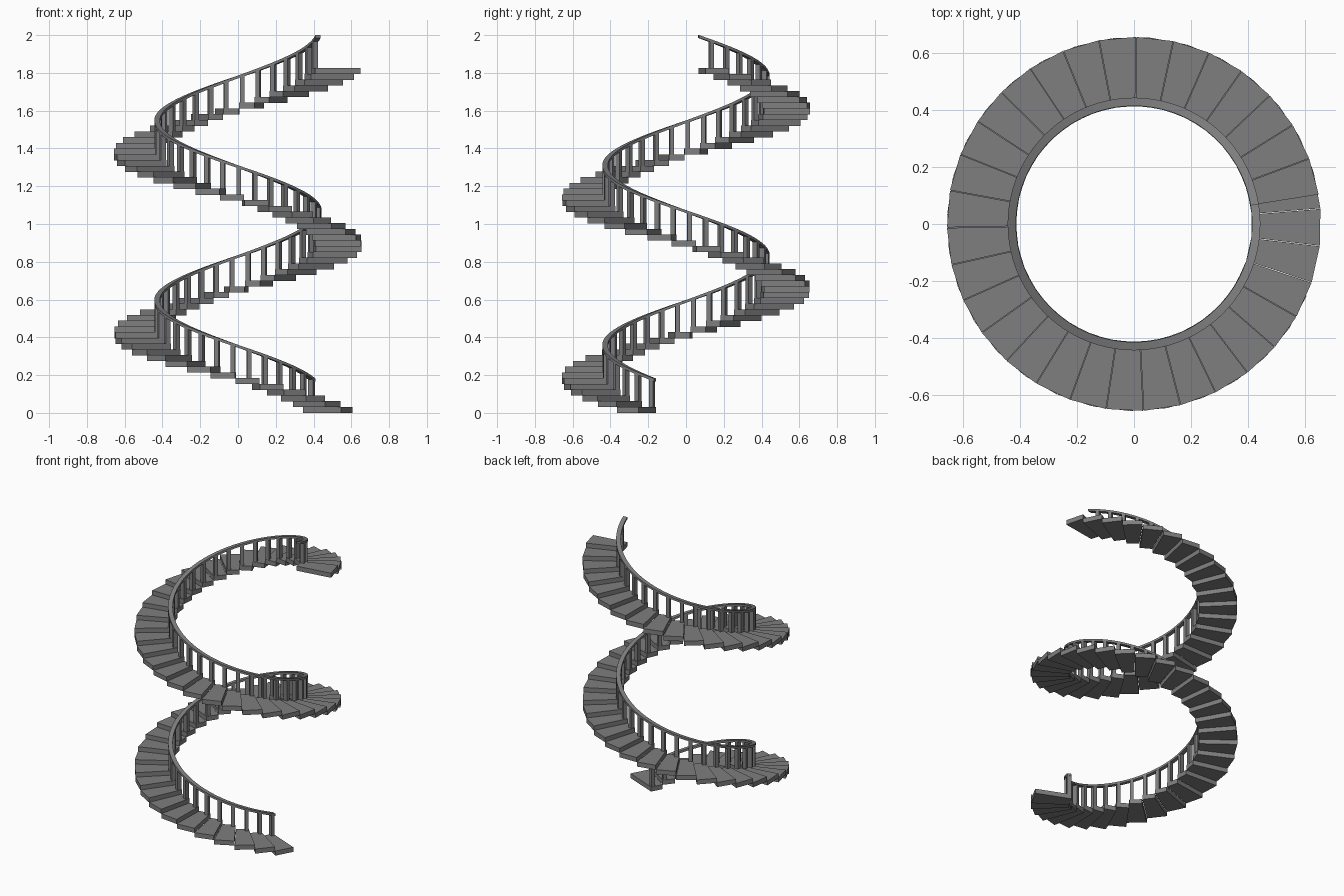
import bpy, bmesh
from math import radians, cos, sin

if "Cube" in bpy.data.objects:
    bpy.data.objects.remove(bpy.data.objects["Cube"])

N = 60                       # number of steps
START = radians(-22.5)       # angle of the first step's leading edge
STEP = radians(688.5 / N)    # clockwise sweep per step
R_IN, R_OUT = 0.414, 0.656
THICK = 0.032
RISE = (1.825 - THICK) / (N - 1)
RAIL_Z0, RAIL_Z1, RAIL_H = 0.182, 2.0, 0.015
RAIL_OUT = 0.443
GAP = 0.001                  # half of the slit between neighbouring steps

# dark grey for every part
grey = bpy.data.materials.new("dark_grey")
grey.diffuse_color = (0.21, 0.21, 0.21, 1)
grey.use_nodes = True
grey.node_tree.nodes["Principled BSDF"].inputs["Base Color"].default_value = grey.diffuse_color


def ang(t):
    return START - t * STEP


def rail_top(t):
    return RAIL_Z0 + (RAIL_Z1 - RAIL_Z0) * t / N


def polar(r, a, side=0.0):
    # point at radius r, shifted sideways (clockwise) by side
    return (r * cos(a) + side * sin(a), r * sin(a) - side * cos(a))


def prism(bm, pts, z0, z1):
    n = len(pts)
    low = [bm.verts.new((x, y, z0)) for x, y in pts]
    top = [bm.verts.new((x, y, z1)) for x, y in pts]
    bm.faces.new(low[::-1])
    bm.faces.new(top)
    for i in range(n):
        j = (i + 1) % n
        bm.faces.new((low[i], low[j], top[j], top[i]))


def finish(bm, name):
    bmesh.ops.recalc_face_normals(bm, faces=bm.faces)
    me = bpy.data.meshes.new(name)
    bm.to_mesh(me)
    bm.free()
    me.materials.append(grey)
    ob = bpy.data.objects.new(name, me)
    bpy.context.collection.objects.link(ob)
    return ob


# wedge-shaped steps
bm = bmesh.new()
for i in range(N):
    a, b = ang(i), ang(i + 1)
    pts = [polar(R_IN, a, GAP), polar(R_OUT, a, GAP),
           polar(R_OUT, b, -GAP), polar(R_IN, b, -GAP)]
    prism(bm, pts, i * RISE, i * RISE + THICK)
finish(bm, "steps")

# one baluster per step, along the inner edge
bm = bmesh.new()
for i in range(N):
    t = i + 0.2
    a = ang(t)
    pts = [polar(r, a, s) for r, s in
           ((0.4145, -0.012), (0.4425, -0.012), (0.4425, 0.012), (0.4145, 0.012))]
    prism(bm, pts, i * RISE + THICK - 0.002, rail_top(t) - RAIL_H * 0.6)
finish(bm, "balusters")

# helical handrail with rectangular section
bm = bmesh.new()
SUB = 4
rings = []
for k in range(N * SUB + 1):
    t = k / SUB
    z = rail_top(t)
    rings.append([bm.verts.new((*polar(r, ang(t)), h)) for r, h in
                  ((R_IN, z - RAIL_H), (RAIL_OUT, z - RAIL_H), (RAIL_OUT, z), (R_IN, z))])
for p, q in zip(rings, rings[1:]):
    for i in range(4):
        j = (i + 1) % 4
        bm.faces.new((p[i], p[j], q[j], q[i]))
bm.faces.new(rings[0])
bm.faces.new(rings[-1][::-1])
rail = finish(bm, "handrail")
bpy.context.view_layer.objects.active = rail
rail.select_set(True)
bpy.ops.object.shade_smooth_by_angle(angle=radians(30))
